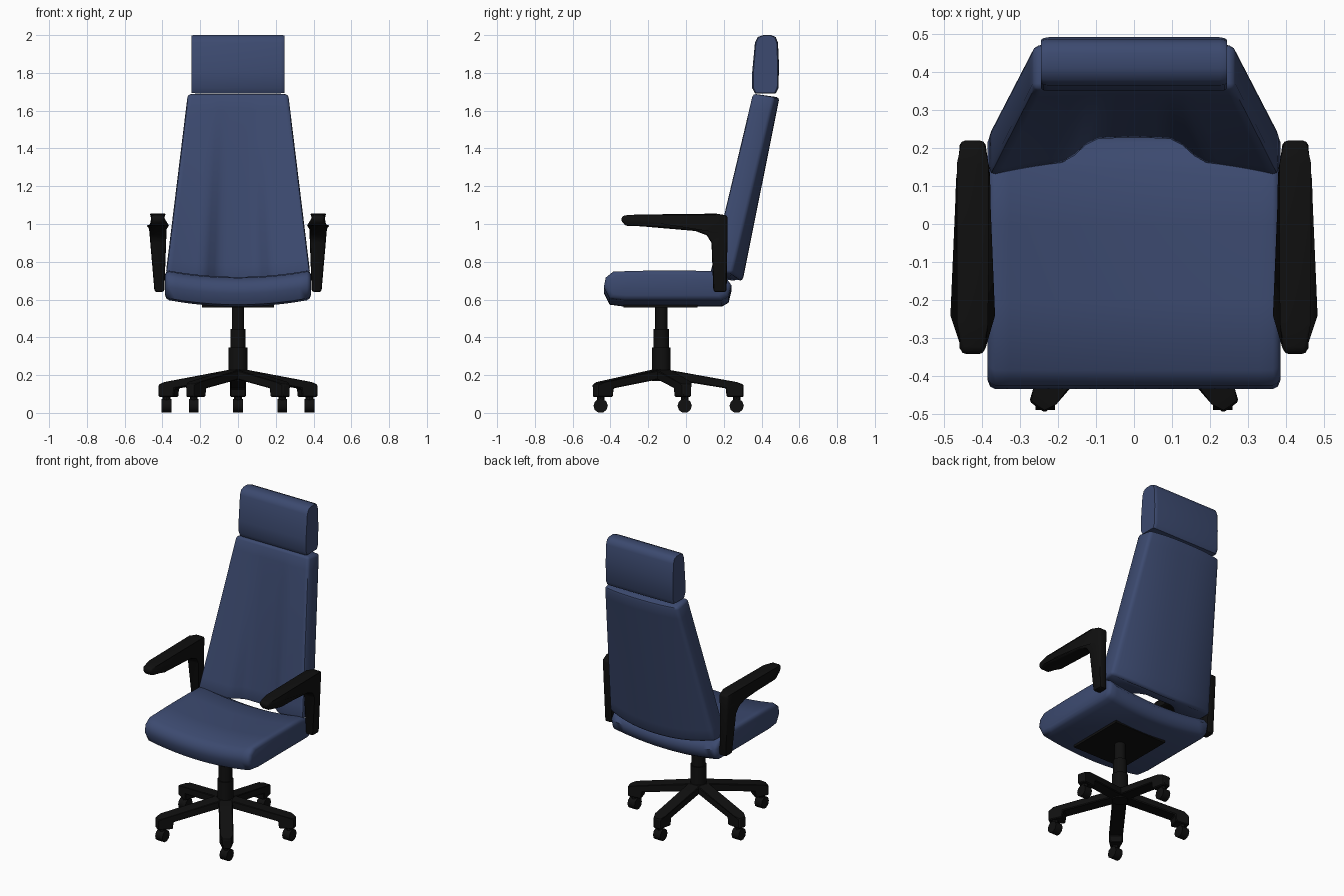
import bpy, bmesh, math
from mathutils import Matrix, Vector

cube = bpy.data.objects.get("Cube")
if cube:
    bpy.data.objects.remove(cube, do_unlink=True)


def material(name, rgb, rough):
    m = bpy.data.materials.new(name)
    m.use_nodes = True
    m.diffuse_color = (*rgb, 1)
    node = m.node_tree.nodes["Principled BSDF"]
    node.inputs["Base Color"].default_value = (*rgb, 1)
    node.inputs["Roughness"].default_value = rough
    return m


BLUE = material("blue_fabric", (0.045, 0.068, 0.16), 0.8)
BLACK = material("black_plastic", (0.005, 0.005, 0.005), 0.6)
AXIS_Y = -0.13      # column position


def finish(name, bm, mat, bevel=0.0, segments=2, smooth=40, matrix=None):
    """Bevel the hard edges, then turn the bmesh into a shaded object."""
    bmesh.ops.recalc_face_normals(bm, faces=bm.faces)
    if bevel:
        hard = [e for e in bm.edges if e.calc_face_angle(0) > math.radians(48)]
        bmesh.ops.bevel(bm, geom=hard, offset=bevel, segments=segments,
                        profile=0.5, affect='EDGES', clamp_overlap=True)
    if matrix:
        bm.transform(matrix)
    bmesh.ops.recalc_face_normals(bm, faces=bm.faces)
    mesh = bpy.data.meshes.new(name)
    bm.to_mesh(mesh)
    bm.free()
    obj = bpy.data.objects.new(name, mesh)
    bpy.context.collection.objects.link(obj)
    mesh.materials.append(mat)
    bpy.ops.object.select_all(action='DESELECT')
    obj.select_set(True)
    bpy.context.view_layer.objects.active = obj
    bpy.ops.object.shade_smooth_by_angle(angle=math.radians(smooth))
    return obj


def loft(rings):
    """Bridge matching closed rings and cap both ends."""
    bm = bmesh.new()
    rows = [[bm.verts.new(p) for p in ring] for ring in rings]
    n = len(rows[0])
    for a, b in zip(rows, rows[1:]):
        for i in range(n):
            j = (i + 1) % n
            bm.faces.new((a[i], a[j], b[j], b[i]))
    bm.faces.new(rows[0])
    bm.faces.new(rows[-1])
    return bm


def cylinder(name, radius, z0, z1, sides, mat=BLACK, matrix=None):
    bm = bmesh.new()
    bmesh.ops.create_cone(bm, cap_ends=True, segments=sides, radius1=radius,
                          radius2=radius, depth=z1 - z0,
                          matrix=Matrix.Translation((0, 0, (z0 + z1) / 2)))
    return finish(name, bm, mat, matrix=matrix)


# Seat cushion: side profile lofted across the width with a sagging middle
SEAT = [(-0.385, 0.752), (-0.425, 0.72), (-0.435, 0.67), (-0.405, 0.61),
        (-0.33, 0.60), (0.19, 0.60), (0.225, 0.62), (0.24, 0.68),
        (0.215, 0.715), (0.14, 0.755), (0.0, 0.757), (-0.2, 0.757)]


def seat_ring(x, shrink):
    sag = 0.037 * (1 - (x / 0.385) ** 2)
    cy, cz = -0.1, 0.675
    ky, kz = 1 - shrink / 0.33, 1 - shrink / 0.08
    return [(x, cy + (y - cy) * ky, cz + (z - cz) * kz - sag) for y, z in SEAT]


inner = [(x / 10 * 0.365, 0) for x in range(-10, 11)]
rings = ([(-0.386, 0.024), (-0.379, 0.007)] + inner
         + [(0.379, 0.007), (0.386, 0.024)])
finish("seat", loft([seat_ring(x, s) for x, s in rings]), BLUE, smooth=50)


# Backrest: tapering, leaning shell with wrapped sides and a lumbar channel
def step(a, b, v):
    t = min(max((v - a) / (b - a), 0), 1)
    return t * t * (3 - 2 * t)


def back_ring(t, cols=24):
    w = 0.382 + (0.266 - 0.382) * t
    fade = (1 - t) ** 1.2
    front, rear = [], []
    for i in range(cols + 1):
        u = 2 * i / cols - 1
        x, au = u * w, abs(u)
        z = 0.70 + 0.04 * u * u * (1 - t) + 0.99 * t
        channel = 0.055 * (1 - step(0.25, 0.5, au)) + 0.045 * (1 - au * au)
        front.append((x, 0.125 + 0.23 * t + channel * fade, z))
        curve = (1 - au ** 2.5) * (0.055 - 0.03 * t)
        rear.append((x, 0.245 + 0.225 * t + curve, z - 0.02 * t))
    return front + rear[::-1]


finish("backrest", loft([back_ring(k / 12) for k in range(13)]), BLUE,
       bevel=0.016, segments=2, smooth=45)

# Headrest: rounded side profile drawn across the width
HEAD = [(0.365, 1.692), (0.35, 1.72), (0.35, 1.80), (0.365, 1.96),
        (0.38, 1.99), (0.41, 2.0), (0.45, 2.0), (0.475, 1.99),
        (0.487, 1.96), (0.492, 1.85), (0.49, 1.72), (0.475, 1.692)]
rings = []
for x, s in ((-0.245, 0.9), (-0.238, 0.97), (-0.225, 1),
             (0.225, 1), (0.238, 0.97), (0.245, 0.9)):
    rings.append([(x, 0.42 + (y - 0.42) * s,
                   1.846 + (z - 1.846) * (0.85 + 0.15 * s)) for y, z in HEAD])
finish("headrest", loft(rings), BLUE, smooth=50)

# Armrests: one bent profile, slimmer at the tip, rear and foot
ARM = [(-0.345, 1.02), (-0.335, 1.045), (-0.26, 1.05), (0.16, 1.055),
       (0.22, 1.045), (0.22, 0.95), (0.215, 0.64), (0.145, 0.64),
       (0.135, 0.90), (0.11, 0.94), (0.05, 0.963), (-0.24, 0.988),
       (-0.32, 0.99)]


def arm_point(y, z, side):
    drop = min(max((1.0 - z) / 0.36, 0), 1)
    half = 0.048 - 0.022 * drop
    if z > 0.9 and (y < -0.3 or y > 0.2):
        half *= 0.65
    return (0.425 - 0.009 * drop + side * half, y, z)


for label, sign in (("left", 1), ("right", -1)):
    bm = loft([[arm_point(y, z, s) for y, z in ARM] for s in (-1, 1)])
    finish(label + "_armrest", bm, BLACK, bevel=0.012, segments=2,
           matrix=Matrix.Scale(sign, 4, Vector((1, 0, 0))))

# Mounting plate under the seat
bm = bmesh.new()
bmesh.ops.create_cube(bm, size=1, matrix=Matrix.Translation((0, -0.135, 0.567))
                      @ Matrix.Diagonal((0.38, 0.39, 0.02, 1)))
finish("mounting_plate", bm, BLACK)

# Stepped gas-lift column
column = Matrix.Translation((0, AXIS_Y, 0))
for name, r, z0, z1 in (("column_base", 0.049, 0.17, 0.345),
                        ("column_middle", 0.041, 0.34, 0.445),
                        ("column_top", 0.033, 0.44, 0.57)):
    cylinder(name, r, z0, z1, 16, matrix=column)

# Five-star base with casters
LEG = [(0, 0.185), (0, 0.235), (0.40, 0.163), (0.435, 0.15),
       (0.435, 0.085), (0.345, 0.085), (0.34, 0.13)]
for k in range(5):
    angle = math.radians(90 + 72 * k)
    turn = column @ Matrix.Rotation(angle, 4, 'Z')
    bm = loft([[(r, s * (0.024 if r > 0.42 else 0.042), z) for r, z in LEG]
               for s in (-1, 1)])
    finish(f"base_leg_{k + 1}", bm, BLACK, bevel=0.005, segments=1,
           smooth=30, matrix=turn)
    hub = turn @ Vector((0.398, 0, 0))
    cylinder(f"caster_stem_{k + 1}", 0.02, 0.04, 0.09, 8,
             matrix=Matrix.Translation(hub))
    cylinder(f"caster_wheel_{k + 1}", 0.038, -0.026, 0.026, 10,
             matrix=Matrix.Translation(hub + Vector((0, 0, 0.0375)))
             @ Matrix.Rotation(math.pi / 2, 4, 'Y'))
